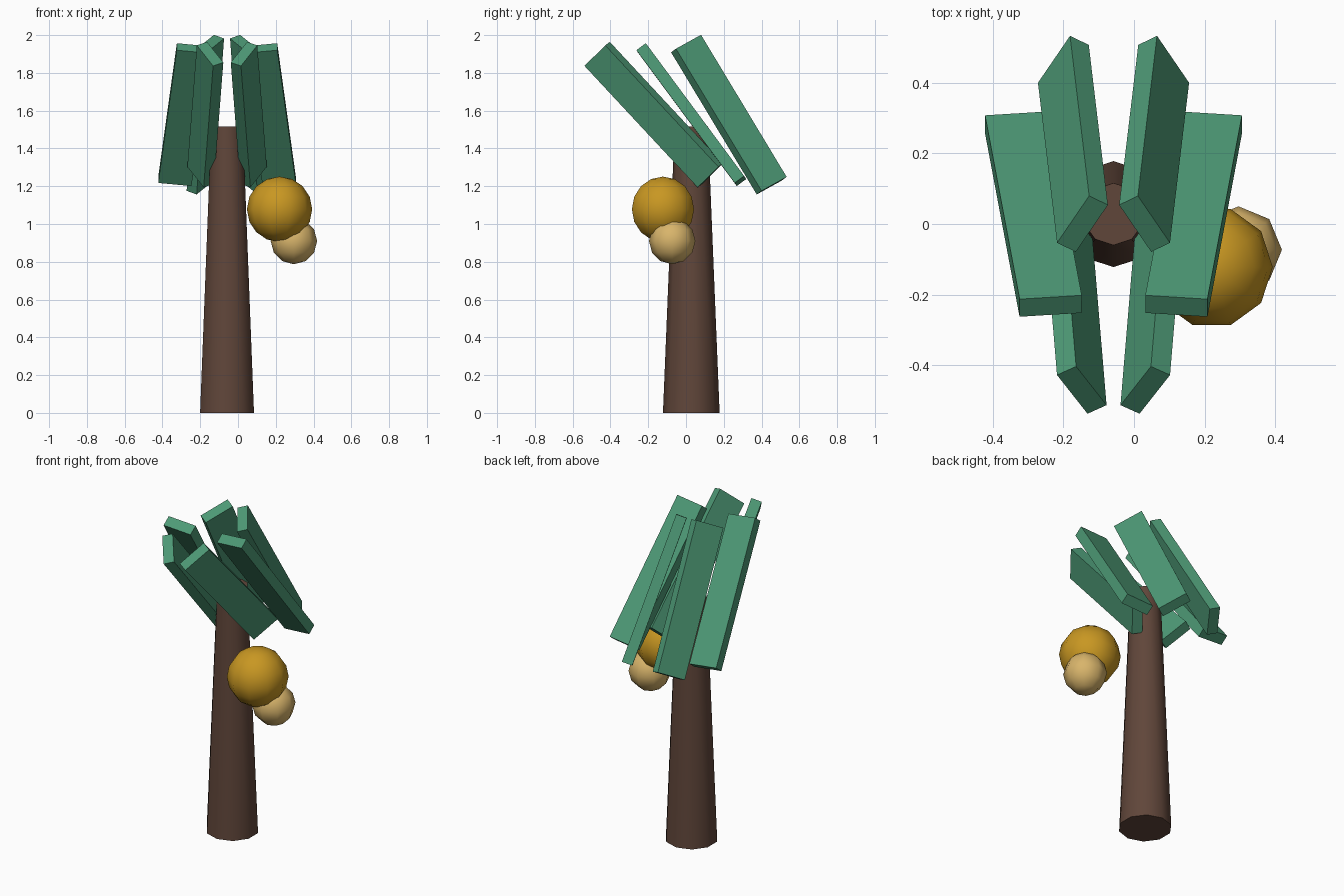
import bpy, bmesh, math
from mathutils import Matrix, Vector

if "Cube" in bpy.data.objects:
    bpy.data.objects.remove(bpy.data.objects["Cube"])

CX, CY = -0.058, 0.028          # trunk axis


def material(name, rgb):
    m = bpy.data.materials.new(name)
    m.diffuse_color = (*rgb, 1)
    m.use_nodes = True
    m.node_tree.nodes["Principled BSDF"].inputs["Base Color"].default_value = m.diffuse_color
    return m


BARK = material("bark", (0.117, 0.061, 0.042))
LEAF = material("leaf", (0.075, 0.32, 0.18))
GOLD = material("gold", (0.58, 0.31, 0.016))
TAN = material("tan", (0.69, 0.46, 0.147))


def finish(bm, name, mat, smooth=False):
    me = bpy.data.meshes.new(name)
    bmesh.ops.recalc_face_normals(bm, faces=bm.faces)
    bm.to_mesh(me)
    bm.free()
    me.materials.append(mat)
    ob = bpy.data.objects.new(name, me)
    bpy.context.collection.objects.link(ob)
    if smooth:
        bpy.ops.object.select_all(action='DESELECT')
        ob.select_set(True)
        bpy.context.view_layer.objects.active = ob
        bpy.ops.object.shade_smooth_by_angle(angle=math.radians(50))
    return ob


# Trunk: ten-sided tapered column
bm = bmesh.new()
bmesh.ops.create_cone(bm, cap_ends=True, segments=10, radius1=0.15, radius2=0.088,
                      depth=1.515, matrix=Matrix.Translation((CX, CY, 0.7575)))
finish(bm, "trunk", BARK, True)


# Hanging fruit: two low-poly balls
def ball(name, mat, centre, radius, segments, rings):
    bm = bmesh.new()
    bmesh.ops.create_uvsphere(bm, u_segments=segments, v_segments=rings, radius=radius,
                              matrix=Matrix.Translation(centre) @ Matrix.Rotation(math.pi / 2, 4, 'Z'))
    finish(bm, name, mat, True)


ball("large_fruit", GOLD, (0.22, -0.122, 1.078), 0.173, 10, 8)
ball("small_fruit", TAN, (0.296, -0.073, 0.91), 0.123, 8, 6)


# Fronds: slabs around the trunk top, mirrored left and right
def frond(name, centre, along, across, side):
    l = Vector(along).normalized()
    w = Vector(across)
    w = (w - w.dot(l) * l).normalized()
    t = l.cross(w)
    rot = Matrix((l, w, t)).transposed().to_4x4()
    flip = Matrix.Diagonal((side, 1, 1, 1))
    size = Matrix.Diagonal((0.88, 0.177, 0.062, 1))
    bm = bmesh.new()
    bmesh.ops.create_cube(bm, size=1)
    bm.transform(Matrix.Translation((CX, 0, 0)) @ flip @ Matrix.Translation(centre) @ rot @ size)
    finish(bm, name, LEAF)


FRONDS = {  # centre offset from the axis, length direction, width direction
    "front": ((-0.115, CY - 0.199, 1.579), (-0.05, 0.596, -0.64), (0.085, -0.108, -0.107)),
    "middle": ((-0.227, CY, 1.579), (-0.099, 0.526, -0.71), (0.178, 0.011, -0.0166)),
    "back": ((-0.115, CY + 0.199, 1.579), (-0.054, 0.452, -0.75), (0.091, 0.133, 0.0736)),
}
for part, spec in FRONDS.items():
    for label, side in (("left", 1), ("right", -1)):
        frond(f"{part}_{label}_frond", *spec, side)
